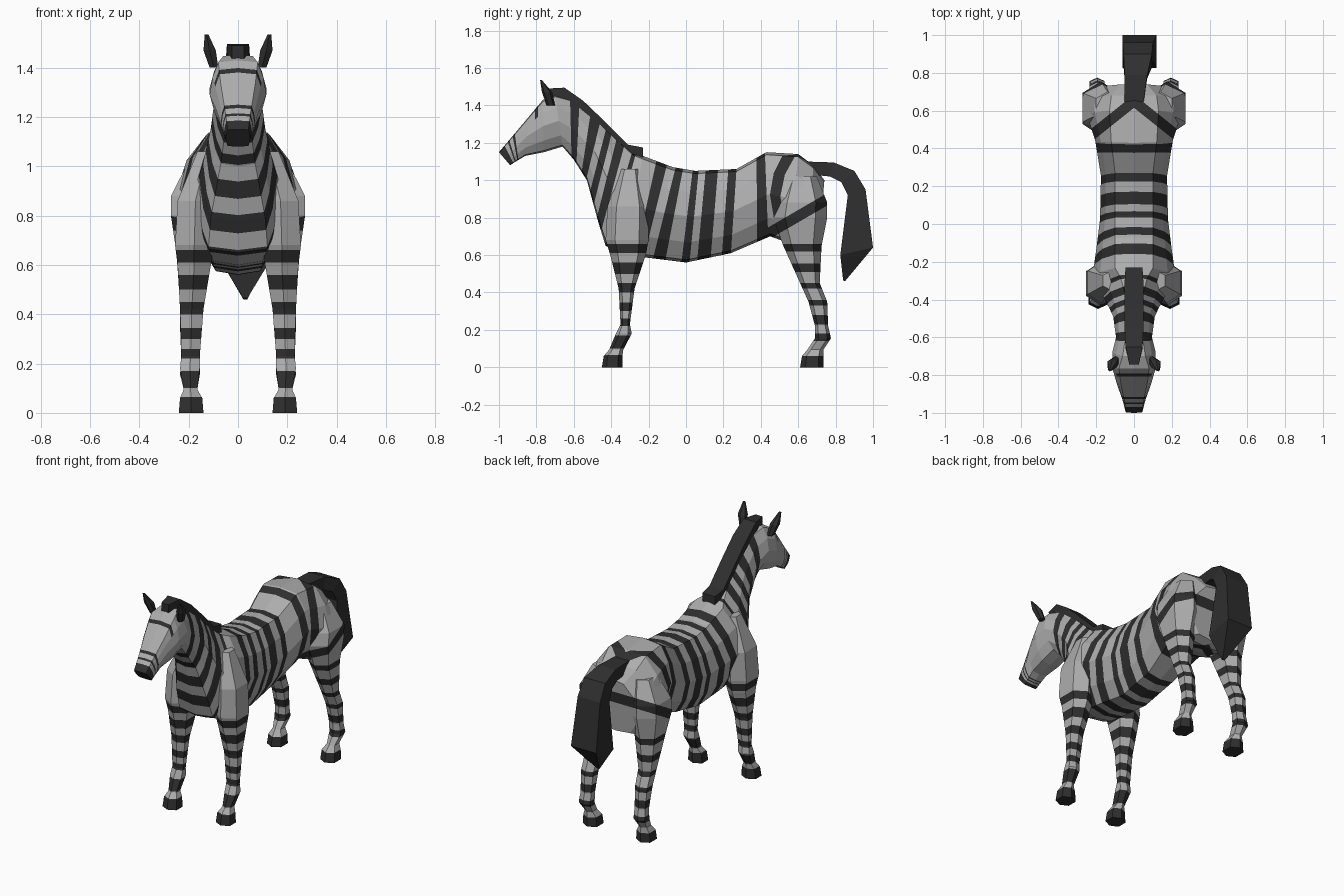
import bpy, bmesh
from mathutils import Vector as V

if "Cube" in bpy.data.objects:
    bpy.data.objects.remove(bpy.data.objects["Cube"])


def material(name, value):
    m = bpy.data.materials.new(name)
    m.diffuse_color = (value, value, value, 1)
    m.use_nodes = True
    m.node_tree.nodes["Principled BSDF"].inputs["Base Color"].default_value = m.diffuse_color
    return m


MATS = [material("light grey coat", 0.42), material("dark stripe", 0.028)]


def finish(name, bm, mirror=False):
    if mirror:
        bmesh.ops.mirror(bm, geom=bm.verts[:] + bm.edges[:] + bm.faces[:],
                         axis='X', merge_dist=0.0005)
    bmesh.ops.recalc_face_normals(bm, faces=bm.faces)
    me = bpy.data.meshes.new(name)
    bm.to_mesh(me)
    bm.free()
    for m in MATS:
        me.materials.append(m)
    ob = bpy.data.objects.new(name, me)
    bpy.context.collection.objects.link(ob)
    return ob


def loft(rings, bands=(), closed=True, caps=(0, 0)):
    """Skin the rings; bands are dark ranges of the ring parameter."""
    cuts = sorted(set([float(i) for i in range(len(rings))] + [t for b in bands for t in b]))
    bm = bmesh.new()
    rows = []
    for t in cuts:
        i = min(int(t), len(rings) - 2)
        rows.append([bm.verts.new(a.lerp(b, t - i)) for a, b in zip(rings[i], rings[i + 1])])
    n = len(rings[0])
    for k in range(len(cuts) - 1):
        mid = (cuts[k] + cuts[k + 1]) / 2
        dark = int(any(a < mid < b for a, b in bands))
        for j in range(n if closed else n - 1):
            q = (j + 1) % n
            f = bm.faces.new((rows[k][j], rows[k][q], rows[k + 1][q], rows[k + 1][j]))
            f.material_index = dark
    for row, c in zip((rows[0], rows[-1]), caps):
        bm.faces.new(row).material_index = c
    return bm


def plane_stripe(bm, normal, offset, half, y_min):
    """Cut a flat band through the faces behind y_min and darken it."""
    no = V(normal)

    def region():
        return [f for f in bm.faces if f.calc_center_median().y > y_min]
    for d in (offset - half, offset + half):
        fs = region()
        geom = fs + list({e for f in fs for e in f.edges}) + list({v for f in fs for v in f.verts})
        bmesh.ops.bisect_plane(bm, geom=geom, dist=1e-5, plane_co=no * (d / no.length_squared),
                               plane_no=no)
    for f in region():
        if abs(f.calc_center_median().dot(no) - offset) < half:
            f.material_index = 1


# Body, neck and head: top (y, z), bottom (y, z), half widths top / middle / bottom
BODY = [
    (.74, 1.0, .71, .66, .07, .17, .10), (.68, 1.08, .66, .64, .12, .265, .18),
    (.60, 1.14, .56, .66, .13, .25, .17), (.43, 1.15, .45, .70, .12, .205, .12),
    (.27, 1.06, .24, .61, .10, .175, .09), (.05, 1.05, .0, .56, .10, .18, .09),
    (-.07, 1.07, -.20, .585, .10, .20, .10), (-.23, 1.13, -.33, .60, .10, .22, .10),
    (-.28, 1.15, -.43, .65, .07, .18, .12), (-.36, 1.22, -.47, .78, .05, .145, .11),
    (-.45, 1.31, -.53, 1.0, .045, .11, .07), (-.60, 1.43, -.60, 1.11, .045, .095, .055),
    (-.70, 1.455, -.66, 1.18, .06, .115, .06), (-.765, 1.43, -.76, 1.15, .08, .115, .06),
    (-.84, 1.34, -.86, 1.13, .07, .09, .05), (-.945, 1.215, -.91, 1.10, .05, .062, .045),
    (-1.0, 1.15, -.94, 1.08, .042, .05, .042),
]


def body_ring(ty, tz, by, bz, wt, wm, wb):
    top, bot = V((0, ty, tz)), V((0, by, bz))
    spots = ((0, 0), (.03, wt), (.24, wt * .35 + wm * .65), (.5, wm),
             (.78, wm * .6 + wb * .4), (.97, wb), (1, 0))
    return [top.lerp(bot, f) + V((w, 0, 0)) for f, w in spots]


BODY_BANDS = [(3.05, 3.33), (4.0, 4.2), (4.45, 4.75), (4.92, 5.12), (5.55, 5.88),
              (6.2, 6.55), (7.75, 8.08), (8.6, 9.1), (9.4, 9.72), (10.05, 10.4),
              (10.8, 11.2), (13.35, 13.55), (14.72, 14.83), (15.0, 15.15), (15.45, 16)]
body = loft([body_ring(*r) for r in BODY], BODY_BANDS, closed=False, caps=(0, 1))
plane_stripe(body, (.8, 1, 0), .65, .035, .40)       # chevron over the rump
plane_stripe(body, (0, -.58, 1), .46, .033, .40)     # diagonal across the thigh
for f in body.faces:                                 # brow band only on the forehead
    c = f.calc_center_median()
    if -.84 < c.y < -.72 and c.z < 1.34:
        f.material_index = 0
finish("body", body, True)


def box_ring(z, y0, y1, x0, x1):
    """Six-sided ring, pointed at the front and back."""
    m, q = (x0 + x1) / 2, (y1 - y0) * .22
    return [V(p) for p in ((m, y0, z), (x1, y0 + q, z), (x1, y1 - q, z),
                           (m, y1, z), (x0, y1 - q, z), (x0, y0 + q, z))]


def leg(name, rings, dark_heights, thigh=False):
    zs = [r[0] for r in rings]

    def to_t(z):
        i = max(k for k in range(len(zs) - 1) if zs[k] <= z)
        return i + (z - zs[i]) / (zs[i + 1] - zs[i])
    bands = [(to_t(a), to_t(b)) for a, b in dark_heights]
    bm = loft([box_ring(*r) for r in rings], bands, caps=(1, 0))
    if thigh:
        plane_stripe(bm, (0, -.58, 1), .46, .033, .40)
    finish(name, bm, True)


leg("front_legs", [
    (0, -.45, -.34, .14, .24), (.06, -.44, -.34, .145, .235), (.095, -.41, -.335, .165, .22),
    (.18, -.375, -.29, .155, .235), (.23, -.35, -.30, .155, .23), (.42, -.36, -.275, .14, .235),
    (.60, -.405, -.215, .11, .245), (.68, -.43, -.20, .10, .255), (.86, -.42, -.20, .10, .245),
    (1.06, -.35, -.25, .08, .165)],
    [(0, .065), (.10, .17), (.22, .26), (.30, .345), (.40, .45), (.50, .56), (.61, .66)])

leg("hind_legs", [
    (0, .61, .735, .14, .24), (.06, .62, .735, .145, .235), (.095, .65, .735, .165, .22),
    (.155, .69, .775, .155, .235), (.22, .69, .76, .155, .23), (.35, .655, .755, .15, .235),
    (.45, .61, .715, .145, .235), (.65, .52, .725, .11, .25), (.80, .465, .755, .08, .272),
    (.88, .48, .755, .08, .272), (1.02, .54, .70, .08, .20)],
    [(0, .06), (.14, .18), (.23, .28), (.33, .36), (.42, .45), (.51, .555), (.62, .66)], True)

# Ears
ears = loft([box_ring(1.40, -.745, -.70, .08, .115), box_ring(1.47, -.77, -.715, .09, .14),
             box_ring(1.535, -.78, -.77, .12, .135)], [(0, 2)], caps=(1, 1))
finish("ears", ears, True)


def dark_ribbon(name, sections):
    """Rectangular strip through (outer y, z, inner y, z, half width, x shift)."""
    rings = [[V((s - w, oy, oz)), V((s + w, oy, oz)), V((s + w, iy, iz)), V((s - w, iy, iz))]
             for oy, oz, iy, iz, w, s in sections]
    finish(name, loft(rings, [(0, len(rings) - 1)], caps=(1, 1)))


# Mane along the crest of the neck
dark_ribbon("mane", [
    (-.745, 1.49, -.74, 1.42, .025, 0), (-.65, 1.495, -.66, 1.42, .045, 0),
    (-.55, 1.425, -.57, 1.37, .05, 0), (-.44, 1.32, -.46, 1.27, .05, 0),
    (-.31, 1.19, -.33, 1.13, .05, 0), (-.23, 1.175, -.23, 1.10, .045, 0)])

# Tail, wide at the hanging end and drawn to a point
dark_ribbon("tail", [
    (.64, 1.10, .67, 1.03, .05, 0), (.79, 1.095, .77, 1.02, .06, .01),
    (.90, 1.05, .83, .99, .075, .02), (.96, .95, .865, .92, .08, .02),
    (1.0, .64, .825, .60, .09, .03), (.85, .46, .84, .465, .008, .03)])
